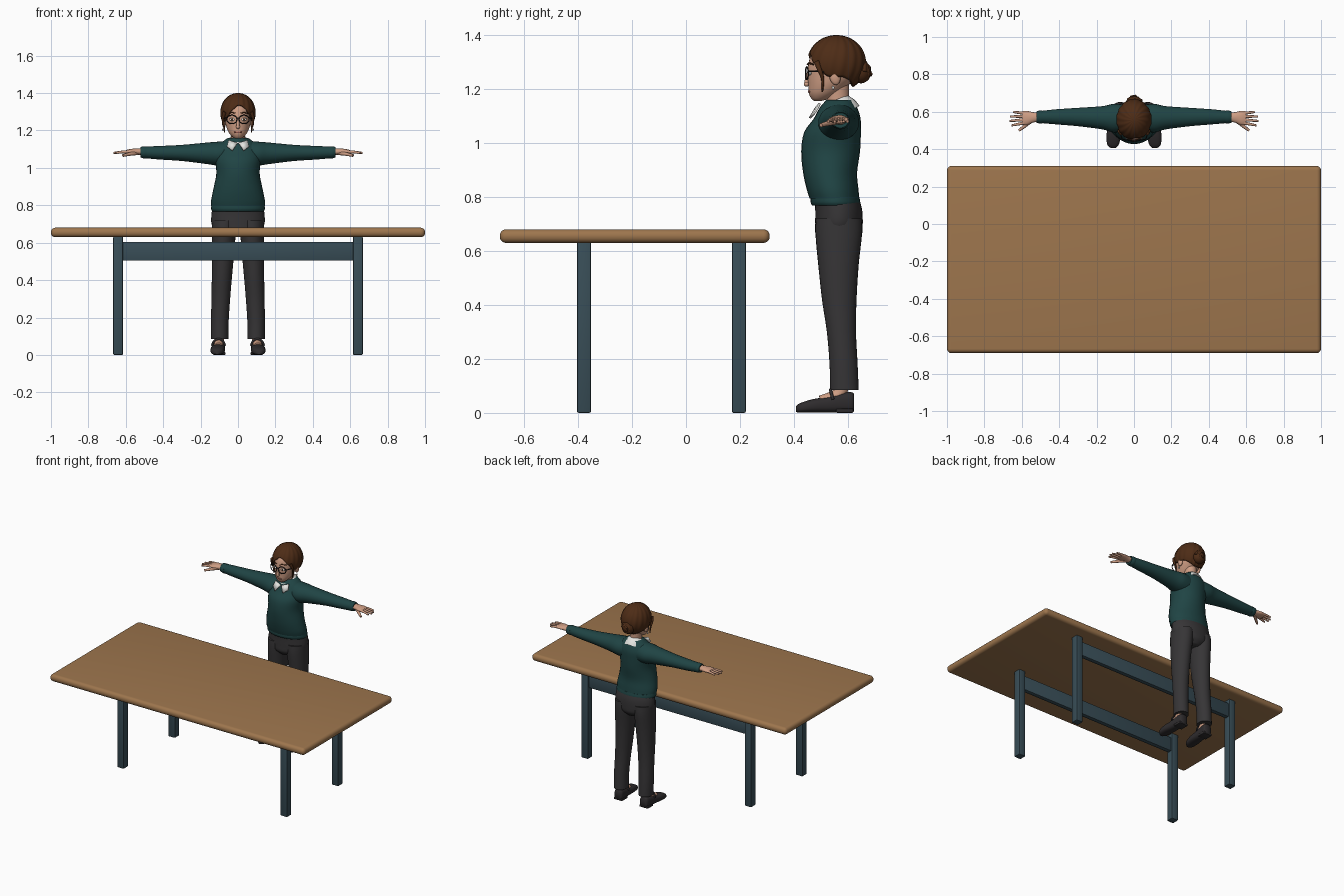
import bpy, bmesh, math
from math import sin, cos, pi, radians
from mathutils import Matrix, Vector

cube = bpy.data.objects.get("Cube")
if cube:
    bpy.data.objects.remove(cube, do_unlink=True)


def material(name, r, g, b):
    m = bpy.data.materials.new(name)
    m.use_nodes = True
    m.diffuse_color = (r, g, b, 1)
    m.node_tree.nodes["Principled BSDF"].inputs["Base Color"].default_value = (r, g, b, 1)
    return m


WOOD = material("warm wood", .34, .18, .075)
STEEL = material("blue grey paint", .04, .075, .095)
SKIN = material("skin", .62, .34, .23)
HAIR = material("brown hair", .075, .025, .008)
TEAL = material("teal knit", .014, .058, .058)
CLOTH = material("charcoal cloth", .037, .035, .037)
LEATHER = material("dark leather", .028, .025, .027)
WHITE = material("white", .78, .78, .75)
BLACK = material("black frame", .01, .009, .009)
LIPS = material("lips", .4, .14, .11)


def add(name, bm, mat, angle=40):
    bmesh.ops.recalc_face_normals(bm, faces=bm.faces)
    mesh = bpy.data.meshes.new(name)
    bm.to_mesh(mesh)
    bm.free()
    for p in mesh.polygons:
        p.use_smooth = True
    mesh.set_sharp_from_angle(angle=radians(angle))
    mesh.materials.append(mat)
    obj = bpy.data.objects.new(name, mesh)
    bpy.context.collection.objects.link(obj)
    return obj


def box(name, center, size, mat, bevel, segments=2):
    bm = bmesh.new()
    bmesh.ops.create_cube(bm, size=1)
    bmesh.ops.transform(bm, verts=bm.verts, matrix=Matrix.Translation(center) @ Matrix.Diagonal((*size, 1)))
    bmesh.ops.bevel(bm, geom=bm.edges[:], offset=bevel, segments=segments, profile=.5, affect='EDGES')
    return add(name, bm, mat)


def ball(name, center, radii, mat, tilt=0):
    bm = bmesh.new()
    bmesh.ops.create_uvsphere(bm, u_segments=20, v_segments=12, radius=1)
    m = Matrix.Translation(center) @ Matrix.Rotation(tilt, 4, 'X') @ Matrix.Diagonal((*radii, 1))
    bmesh.ops.transform(bm, verts=bm.verts, matrix=m)
    return add(name, bm, mat, 180)


def spline(a, b, c, d, t):
    return b + .5 * t * (c - a + t * (2 * a - 5 * b + 4 * c - d + t * (3 * (b - c) + d - a)))


def loft(name, rings, mat, axis='Z', side=1, power=1, steps=4, n=28):
    """Rings are (position, centre u, centre v, radius u, radius v)."""
    fine, last = [], len(rings) - 1
    for i in range(last):
        near = [rings[max(0, min(last, i + k))] for k in (-1, 0, 1, 2)]
        fine += [[spline(*q, s / steps) for q in zip(*near)] for s in range(steps)]
    fine.append(rings[-1])
    bm, loops = bmesh.new(), []
    for t, cu, cv, ru, rv in fine:
        loop = []
        for k in range(n):
            c, s = cos(2 * pi * k / n), sin(2 * pi * k / n)
            u = cu + ru * math.copysign(abs(c) ** power, c)
            v = cv + rv * math.copysign(abs(s) ** power, s)
            x, y, z = {'Z': (u, v, t), 'X': (t, u, v), 'Y': (u, t, v)}[axis]
            loop.append(bm.verts.new((x * side, y, z)))
        loops.append(loop)
    for a, b in zip(loops, loops[1:]):
        for k in range(n):
            j = (k + 1) % n
            bm.faces.new((a[k], a[j], b[j], b[k]))
    bm.faces.new(loops[0])
    bm.faces.new(loops[-1])
    return add(name, bm, mat, 60)


def tube(name, points, radius, mat, side=1, tip=1, closed=False):
    cu = bpy.data.curves.new(name, 'CURVE')
    cu.dimensions, cu.bevel_depth, cu.bevel_resolution = '3D', radius, 3
    cu.use_fill_caps = True
    sp = cu.splines.new('POLY' if closed else 'NURBS')
    sp.points.add(len(points) - 1)
    for i, (p, q) in enumerate(zip(sp.points, points)):
        p.co = (q[0] * side, q[1], q[2], 1)
        p.radius = 1 + (tip - 1) * i / (len(points) - 1)
    sp.use_cyclic_u = closed
    if not closed:
        sp.order_u, sp.use_endpoint_u = 3, True
    cu.materials.append(mat)
    obj = bpy.data.objects.new(name, cu)
    bpy.context.collection.objects.link(obj)
    return obj


# Table
box("table_top", (0, -.19, .655), (2, 1, .05), WOOD, .023, 5)
for row, y in (("front", -.378), ("back", .196)):
    box(row + "_rail", (0, y, .554), (1.25, .03, .1), STEEL, .003)
    for label, x in (("left", .641), ("right", -.641)):
        box(f"{row}_{label}_table_leg", (x, y, .317), (.052, .052, .634), STEEL, .006)

# Torso and hips
loft("sweater", [(.795, 0, .55, .143, .092), (.83, 0, .543, .143, .096), (.89, 0, .534, .131, .1),
                 (.97, 0, .536, .116, .109), (1.04, 0, .543, .122, .105), (1.09, 0, .56, .118, .087),
                 (1.13, 0, .565, .094, .07), (1.16, 0, .57, .055, .05)], TEAL)
loft("sweater_hem", [(.768, 0, .556, .138, .088), (.78, 0, .554, .144, .092), (.8, 0, .552, .142, .09)], TEAL)
loft("trouser_hips", [(.63, 0, .566, .05, .06), (.66, 0, .566, .115, .085), (.7, 0, .567, .141, .088),
                      (.75, 0, .566, .142, .087), (.79, 0, .56, .135, .083)], CLOTH)

# Limbs, mirrored
for label, s in (("left", 1), ("right", -1)):
    loft(label + "_trouser_leg", [(.085, .097, .587, .046, .053), (.18, .097, .584, .047, .052),
                                  (.3, .092, .576, .05, .054), (.42, .086, .568, .054, .064),
                                  (.55, .08, .565, .06, .075), (.66, .075, .566, .064, .086),
                                  (.72, .072, .566, .066, .085)], CLOTH, side=s)
    loft(label + "_shoe", [(.407, .112, .014, .014, .011), (.425, .112, .019, .031, .018),
                           (.47, .109, .026, .038, .025), (.52, .105, .03, .036, .029),
                           (.58, .102, .038, .033, .037), (.612, .1, .039, .031, .038),
                           (.622, .1, .038, .024, .033)], LEATHER, 'Y', s, .75)
    box(label + "_heel", (.101 * s, .588, .008), (.066, .064, .016), LEATHER, .004)
    tube(label + "_ankle", [(.105, .5, .04), (.103, .55, .055), (.1, .578, .08), (.1, .585, .13)], .026, SKIN, s)
    tube(label + "_shoe_strap", [(.07, .545, .05), (.078, .535, .085), (.13, .535, .085), (.138, .545, .05)],
         .006, LEATHER, s)
    loft(label + "_sleeve", [(.05, .567, 1.075, .07, .07), (.11, .566, 1.076, .076, .064),
                             (.17, .568, 1.078, .062, .057), (.3, .572, 1.08, .049, .043),
                             (.42, .573, 1.081, .04, .036), (.5, .572, 1.083, .032, .031)], TEAL, 'X', s)
    loft(label + "_cuff", [(.49, .572, 1.083, .034, .032), (.505, .572, 1.083, .035, .032),
                           (.522, .572, 1.084, .03, .028)], TEAL, 'X', s)
    loft(label + "_palm", [(.5, .572, 1.085, .022, .018), (.54, .57, 1.087, .028, .017),
                           (.575, .567, 1.087, .038, .014), (.6, .567, 1.085, .035, .01)], SKIN, 'X', s)
    for i, (finger, reach) in enumerate((("index", .654), ("middle", .665), ("ring", .662), ("little", .645))):
        y = .541 + .017 * i
        tip_y = .527 + .024 * i
        tube(f"{label}_{finger}_finger", [(.58, y, 1.086), (.62, (y + tip_y) / 2, 1.087), (reach, tip_y, 1.08)],
             .0092, SKIN, s, .6)
    tube(label + "_thumb", [(.54, .56, 1.08), (.575, .53, 1.075), (.615, .5, 1.066)], .012, SKIN, s, .6)

# Neck, head and features
loft("neck", [(1.1, 0, .575, .045, .045), (1.15, 0, .563, .037, .042), (1.23, 0, .56, .04, .045)], SKIN)
loft("head", [(1.156, 0, .488, .012, .012), (1.164, 0, .497, .028, .032), (1.185, 0, .511, .047, .056),
              (1.215, 0, .528, .061, .075), (1.25, 0, .545, .069, .094), (1.29, 0, .55, .072, .097),
              (1.33, 0, .555, .066, .088), (1.37, 0, .56, .035, .05)], SKIN, n=32)
tube("nose", [(0, .456, 1.265), (0, .449, 1.245), (0, .447, 1.22)], .0065, SKIN, tip=1.5)
ball("nose_tip", (0, .447, 1.218), (.012, .01, .009), SKIN)
ball("mouth", (0, .459, 1.191), (.022, .007, .006), LIPS)

# Collar tilts down towards the front
collar = loft("collar", [(-.032, 0, 0, .07, .08), (-.005, 0, 0, .063, .072), (.022, 0, 0, .046, .054)], WHITE)
collar.location = (0, .557, 1.137)
collar.rotation_euler = (radians(22), 0, 0)

for label, s in (("left", 1), ("right", -1)):
    bm = bmesh.new()
    corners = [(.003, .486, 1.13), (.05, .5, 1.145), (.058, .482, 1.112), (.03, .462, 1.09)]
    bm.faces.new([bm.verts.new((x * s, y, z)) for x, y, z in corners])
    wing = add(label + "_collar_point", bm, WHITE)
    wing.modifiers.new("thickness", 'SOLIDIFY').thickness = .008
    ball(label + "_eye", (.031 * s, .459, 1.259), (.015, .006, .008), WHITE)
    ball(label + "_iris", (.031 * s, .4545, 1.259), (.006, .003, .007), HAIR)
    tube(label + "_eyebrow", [(.013, .45, 1.292), (.033, .455, 1.299), (.053, .472, 1.291)], .003, HAIR, s)
    ball(label + "_ear", (.075 * s, .552, 1.245), (.011, .02, .03), SKIN, .2)
    ball(label + "_earring", (.08 * s, .545, 1.205), (.005, .005, .007), WHITE)
    # Glasses
    rim = [(.033 + .027 * cos(k * pi / 12), .443 + .01 * (1 + cos(k * pi / 12)) / 2, 1.259 + .023 * sin(k * pi / 12))
           for k in range(24)]
    tube(label + "_glasses_rim", rim, .0028, BLACK, s, closed=True)
    tube(label + "_glasses_arm", [(.06, .453, 1.266), (.075, .47, 1.267), (.08, .55, 1.262)], .003, BLACK, s)
    # Loose locks beside the face
    tube(label + "_hair_lock", [(.07, .485, 1.3), (.083, .495, 1.27), (.077, .51, 1.235), (.071, .505, 1.19)],
         .011, HAIR, s, .25)
tube("glasses_bridge", [(-.008, .445, 1.265), (0, .442, 1.269), (.008, .445, 1.265)], .0028, BLACK)


# Hair cap swept from the crown down to a curved hairline
def ease(t):
    t = max(0, min(1, t))
    return t * t * (3 - 2 * t)


bm, rows, around, down = bmesh.new(), [], 96, 20
crown = Vector((0, .558, 1.295))
for i in range(around):
    a = -pi + 2 * pi * i / around
    turn = abs(math.degrees(a) - 6 * cos(a / 2))
    end = radians(66 + 52 * ease(turn / 72) + 28 * ease((turn - 90) / 80))
    row = []
    for j in range(1, down + 1):
        phi = end * j / down
        r = 1 + .016 * sin(16 * a + 3 * phi) * sin(phi)
        row.append(bm.verts.new(crown + Vector((.094 * sin(phi) * sin(a), -.109 * sin(phi) * cos(a),
                                                .105 * cos(phi))) * r))
    rows.append(row)
top = bm.verts.new(crown + Vector((0, 0, .105)))
for i in range(around):
    a, b = rows[i - 1], rows[i]
    bm.faces.new((top, a[0], b[0]))
    for j in range(down - 1):
        bm.faces.new((a[j], a[j + 1], b[j + 1], b[j]))
cap = add("hair", bm, HAIR, 70)
thick = cap.modifiers.new("thickness", 'SOLIDIFY')
thick.thickness, thick.offset = .016, -1

# Coiled bun
ball("hair_bun", (0, .648, 1.264), (.043, .038, .043), HAIR)
coil = [((.036 - .0011 * k) * cos(k * pi / 6), .66 + .0012 * k, 1.264 + (.036 - .0011 * k) * sin(k * pi / 6))
        for k in range(24)]
tube("bun_coil", coil, .01, HAIR, tip=.4)
